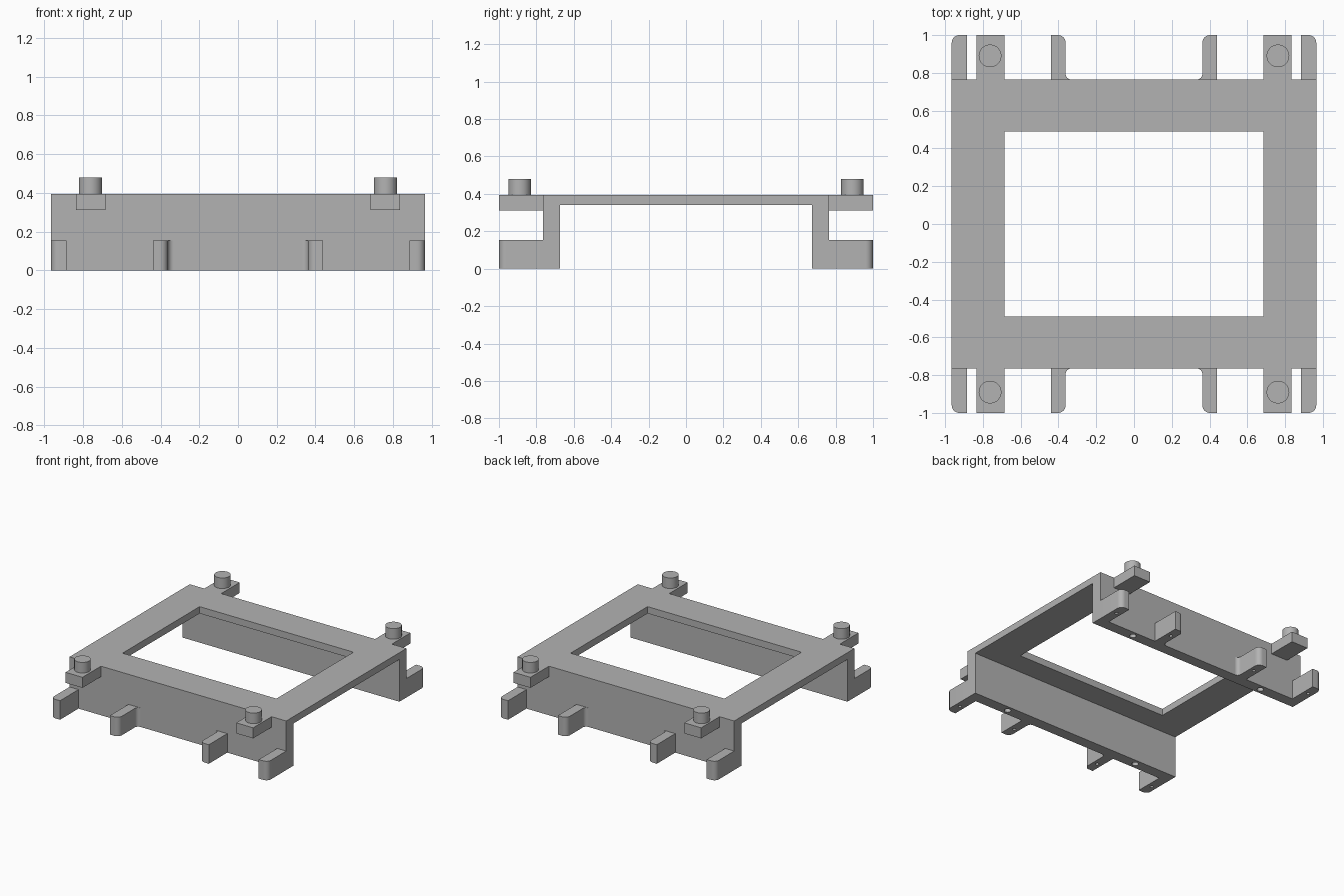
import bpy, bmesh, math
from mathutils import Matrix, Vector

if "Cube" in bpy.data.objects:
    bpy.data.objects.remove(bpy.data.objects["Cube"])

grey = bpy.data.materials.new("plain grey")
grey.diffuse_color = (0.45, 0.45, 0.45, 1)
grey.use_nodes = True
grey.node_tree.nodes["Principled BSDF"].inputs["Base Color"].default_value = grey.diffuse_color
SIDES = [(sx, sy) for sx in (-1, 1) for sy in (-1, 1)]


def extrude(name, pts, depth, matrix=None):
    """Solid prism from a 2D outline, extruded along local z, then placed."""
    bm = bmesh.new()
    face = bm.faces.new([bm.verts.new((x, y, 0)) for x, y in pts])
    res = bmesh.ops.extrude_face_region(bm, geom=[face])
    verts = [g for g in res["geom"] if isinstance(g, bmesh.types.BMVert)]
    bmesh.ops.translate(bm, vec=(0, 0, depth), verts=verts)
    if matrix:
        bm.transform(matrix)
    bmesh.ops.recalc_face_normals(bm, faces=bm.faces)
    me = bpy.data.meshes.new(name)
    bm.to_mesh(me)
    bm.free()
    me.materials.append(grey)
    ob = bpy.data.objects.new(name, me)
    bpy.context.collection.objects.link(ob)
    return ob


def rect(x0, x1, y0, y1):
    return [(x0, y0), (x1, y0), (x1, y1), (x0, y1)]


def arc(cx, cy, r, a0, a1, n=8):
    return [(cx + r * math.cos(math.radians(a0 + (a1 - a0) * i / n)),
             cy + r * math.sin(math.radians(a0 + (a1 - a0) * i / n))) for i in range(n + 1)]


def circle(x, y, r, n):
    return arc(x, y, r, 0, 360, n)[:-1]


def smooth(ob):
    bpy.ops.object.select_all(action='DESELECT')
    ob.select_set(True)
    bpy.context.view_layer.objects.active = ob
    bpy.ops.object.shade_smooth_by_angle(angle=math.radians(32))


def cut(ob, cutter):
    m = ob.modifiers.new("cut", 'BOOLEAN')
    m.operation, m.solver, m.object = 'DIFFERENCE', 'EXACT', cutter
    bpy.context.view_layer.objects.active = ob
    bpy.ops.object.modifier_apply(modifier=m.name)
    bpy.data.objects.remove(cutter)


def at_z(z):
    return Matrix.Translation(Vector((0, 0, z)))


# Bridge: two long walls joined by the top plate, as one profile run along x
profile = [(-0.765, 0), (-0.675, 0), (-0.675, 0.34), (0.675, 0.34),
           (0.675, 0), (0.765, 0), (0.765, 0.395), (-0.765, 0.395)]
along_x = Matrix(((0, 0, 1, -0.965), (1, 0, 0, 0), (0, 1, 0, 0), (0, 0, 0, 1)))
bridge = extrude("bridge_frame", profile, 1.93, along_x)

# Window in the plate and screw holes under the walls
cut(bridge, extrude("window_cutter", rect(-0.685, 0.685, -0.49, 0.49), 0.4, at_z(0.2)))
for sx, sy in SIDES:
    cut(bridge, extrude("wall_hole_cutter", circle(sx * 0.615, sy * 0.72, 0.025, 24), 0.17, at_z(-0.05)))
smooth(bridge)

# Foot outlines in the +x +y corner
R = 0.04
outer_foot = [(0.885, 0.765), (0.965, 0.765)] + arc(0.965 - R, 1 - R, R, 0, 90) + [(0.885, 1)]
inner_foot = ([(0.44, 0.765), (0.44, 1)] + arc(0.362 + R, 1 - R, R, 90, 180)
              + arc(0.362 - 0.03, 0.795, 0.03, 0, -90))

for sx, sy in SIDES:
    tag = ("back" if sy > 0 else "front") + ("_right" if sx > 0 else "_left")

    # Lower feet, each with a small blind hole underneath
    for name, outline, hx in (("outer_foot_", outer_foot, 0.925), ("inner_foot_", inner_foot, 0.40)):
        foot = extrude(name + tag, [(sx * x, sy * y) for x, y in outline], 0.153)
        cut(foot, extrude("foot_hole_cutter", circle(sx * hx, sy * 0.9, 0.013, 16), 0.13, at_z(-0.05)))
        smooth(foot)

    # Upper tab carrying a round pin
    extrude("tab_" + tag, [(sx * x, sy * y) for x, y in rect(0.685, 0.835, 0.765, 1)], 0.085, at_z(0.31))
    pin = extrude("pin_" + tag, circle(sx * 0.762, sy * 0.89, 0.06, 40), 0.085, at_z(0.395))
    smooth(pin)
